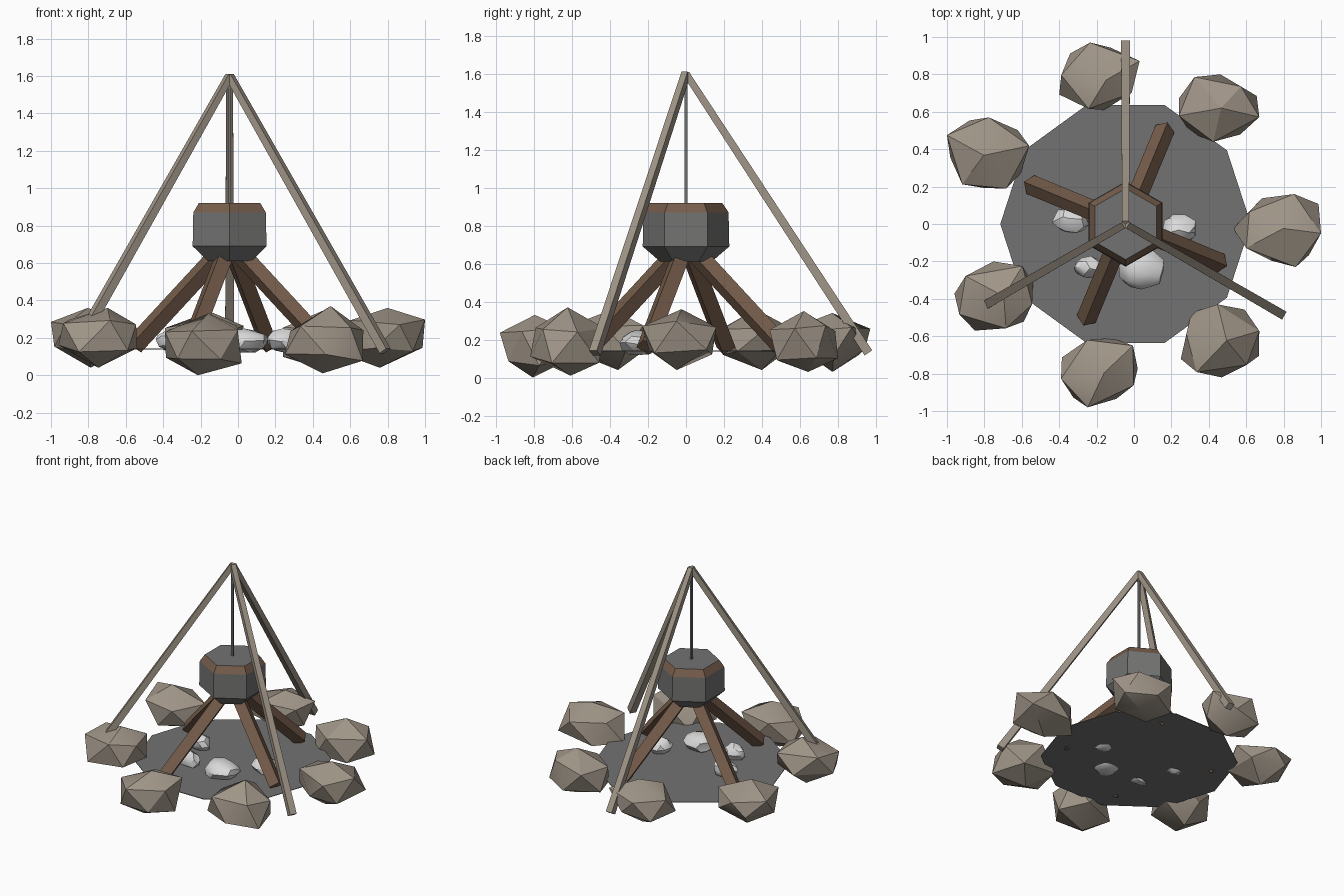
import bpy
import bmesh
import random
from math import cos, sin, pi, radians
from mathutils import Vector

random.seed(4)
cube = bpy.data.objects.get("Cube")
if cube:
    bpy.data.objects.remove(cube, do_unlink=True)


def material(name, r, g, b):
    mat = bpy.data.materials.new(name)
    mat.use_nodes = True
    mat.diffuse_color = (r, g, b, 1)
    mat.node_tree.nodes["Principled BSDF"].inputs["Base Color"].default_value = (r, g, b, 1)
    return mat


STONE = material("warm stone", 0.35, 0.30, 0.245)
IRON = material("iron grey", 0.17, 0.17, 0.168)
WOOD = material("log brown", 0.18, 0.108, 0.07)
ASH = material("pale ash", 0.70, 0.70, 0.70)

CENTRE = Vector((-0.045, 0, 0))


def finish(name, bm, mats):
    mesh = bpy.data.meshes.new(name)
    bmesh.ops.recalc_face_normals(bm, faces=bm.faces)
    bm.to_mesh(mesh)
    bm.free()
    for mat in mats:
        mesh.materials.append(mat)
    obj = bpy.data.objects.new(name, mesh)
    bpy.context.collection.objects.link(obj)
    return obj


def loft(name, profile, sides, mats, phase=0.0, band=None):
    """Closed polygonal solid from (radius, height) rings; band gets the second material."""
    bm = bmesh.new()
    rings = []
    for radius, z in profile:
        angles = [phase + 2 * pi * i / sides for i in range(sides)]
        rings.append([bm.verts.new((radius * cos(a), radius * sin(a), z)) for a in angles])
    for level, (low, high) in enumerate(zip(rings, rings[1:])):
        for i in range(sides):
            j = (i + 1) % sides
            face = bm.faces.new((low[i], low[j], high[j], high[i]))
            face.material_index = int(level == band)
    bm.faces.new(rings[0][::-1])
    bm.faces.new(rings[-1])
    return finish(name, bm, mats)


def beam(name, start, end, r_start, r_end, mat, phase=0.0):
    """Four-sided pole between two points."""
    path = end - start
    obj = loft(name, [(r_start, 0), (r_end, path.length)], 4, [mat], phase)
    obj.rotation_mode = 'QUATERNION'
    obj.rotation_quaternion = path.to_track_quat('Z', 'Y')
    obj.location = start
    return obj


def rock(name, low, high, detail, jitter, mat, yaw):
    """Rough lump fitted into the box from low to high."""
    bm = bmesh.new()
    bmesh.ops.create_icosphere(bm, subdivisions=detail, radius=1)
    for v in bm.verts:
        v.co += Vector([random.uniform(-jitter, jitter) for _ in range(3)])
        x, y = v.co.x, v.co.y
        v.co.x, v.co.y = x * cos(yaw) - y * sin(yaw), x * sin(yaw) + y * cos(yaw)
    for axis in range(3):
        values = [v.co[axis] for v in bm.verts]
        least, span = min(values), max(values) - min(values)
        for v in bm.verts:
            v.co[axis] = low[axis] + (v.co[axis] - least) / span * (high[axis] - low[axis])
    obj = finish(name, bm, [mat])
    obj.data.shade_smooth()
    obj.data.set_sharp_from_angle(angle=radians(30))
    return obj


# Fire bed
bed = loft("fire_bed", [(0.67, 0.138), (0.67, 0.142)], 10, [IRON])
bed.location = CENTRE

# Ring of stones: x range, y range, z range
stones = [
    (0.53, 1.0, -0.23, 0.16, 0.04, 0.36),
    (0.24, 0.67, 0.44, 0.80, 0.03, 0.35),
    (-0.40, 0.03, 0.61, 0.97, 0.03, 0.34),
    (-1.0, -0.56, 0.19, 0.57, 0.04, 0.36),
    (-0.96, -0.54, -0.57, -0.20, 0.04, 0.36),
    (-0.39, 0.02, -0.98, -0.61, 0.0, 0.33),
    (0.25, 0.67, -0.82, -0.43, 0.01, 0.37),
]
for n, (x0, x1, y0, y1, z0, z1) in enumerate(stones):
    rock(f"ring_stone_{n + 1}", (x0, y0, z0), (x1, y1, z1), 1, 0.13, STONE, n * 2 * pi / 7)

# Ash lumps: centre and half size
lumps = [(-0.34, 0.02, 0.1, 0.07), (0.24, -0.03, 0.09, 0.08),
         (0.04, -0.24, 0.12, 0.11), (-0.24, -0.23, 0.08, 0.06)]
for n, (x, y, w, d) in enumerate(lumps):
    rock(f"ash_lump_{n + 1}", (x - w, y - d, 0.12), (x + w, y + d, 0.25), 2, 0.12, ASH, n)

# Leaning logs
for n in range(4):
    a = radians(67.5 + 90 * n)
    out = Vector((cos(a), sin(a), 0))
    beam(f"log_{n + 1}", CENTRE + out * 0.55 + Vector((0, 0, 0.16)),
         CENTRE + out * 0.02 + Vector((0, 0, 0.69)), 0.054, 0.054, WOOD)

# Hanging pot with wooden rim
pot = loft("pot", [(0.135, 0.61), (0.228, 0.69), (0.224, 0.87), (0.19, 0.92)], 6,
           [IRON, WOOD], pi / 2, band=2)
pot.location = CENTRE

# Tripod and hanging rod
apex = CENTRE + Vector((0, 0, 1.6))
for n in range(3):
    a = radians(90 + 120 * n)
    foot = CENTRE + Vector((0.96 * cos(a), 0.96 * sin(a), 0.13))
    beam(f"tripod_leg_{n + 1}", foot, apex, 0.034, 0.026, STONE, pi / 4)
beam("hanging_rod", CENTRE + Vector((0, 0, 0.9)), apex, 0.011, 0.011, IRON, pi / 4)
